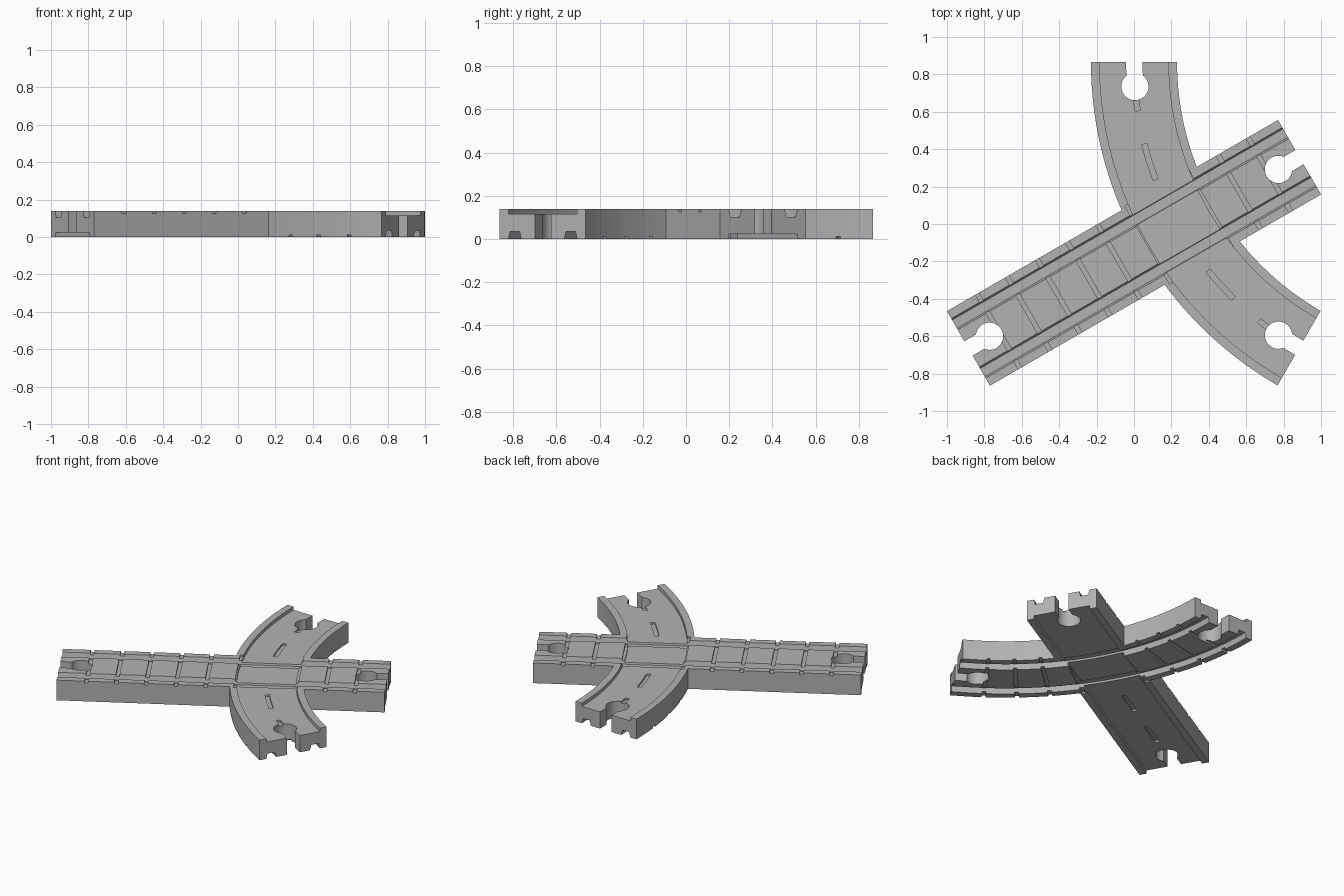
import bpy, bmesh, math
from math import cos, sin, pi

cube = bpy.data.objects.get("Cube")
if cube:
    bpy.data.objects.remove(cube, do_unlink=True)

# Main sizes
RADIUS, HALF, HEIGHT = 1.765, 0.23, 0.138
STRAIGHT = 1.022                      # half length of the straight arm
ARC = RADIUS * pi / 3                 # length of the curved arm
TILT = pi / 6
CX, CY = RADIUS, 0.865                # centre of the curve
LINE_Y = CY - CX * math.tan(TILT)     # straight arm aims at that centre
RIM, INNER = 0.184, 0.115             # outer and inner groove edges
ROAD, GROOVE, NOTCH = 0.023, 0.035, 0.012

grey = bpy.data.materials.new("light grey plastic")
grey.use_nodes = True
grey.diffuse_color = (0.45, 0.45, 0.45, 1)
grey.node_tree.nodes["Principled BSDF"].inputs["Base Color"].default_value = grey.diffuse_color


def straight(s, w):
    return s * cos(TILT) - w * sin(TILT), LINE_Y + s * sin(TILT) + w * cos(TILT)


def curve(s, w):
    a = s / RADIUS
    return CX - (RADIUS + w) * cos(a), CY - (RADIUS + w) * sin(a)


def finish(name, bm):
    bmesh.ops.recalc_face_normals(bm, faces=bm.faces)
    mesh = bpy.data.meshes.new(name)
    bm.to_mesh(mesh)
    bm.free()
    mesh.materials.append(grey)
    ob = bpy.data.objects.new(name, mesh)
    bpy.context.collection.objects.link(ob)
    return ob


def sweep(name, path, s0, s1, section, steps=1):
    """Sweep a (sideways, height) section along a path."""
    bm = bmesh.new()
    rings = []
    for i in range(steps + 1):
        s = s0 + (s1 - s0) * i / steps
        rings.append([bm.verts.new((*path(s, w), z)) for w, z in section])
    for a, b in zip(rings, rings[1:]):
        for k in range(len(section)):
            j = (k + 1) % len(section)
            bm.faces.new((a[k], a[j], b[j], b[k]))
    bm.faces.new(rings[0])
    bm.faces.new(rings[-1])
    return finish(name, bm)


def box(w, z0, z1):
    return [(-w, z0), (w, z0), (w, z1), (-w, z1)]


def combine(tool, operation="DIFFERENCE"):
    mod = body.modifiers.new("combine", "BOOLEAN")
    mod.operation, mod.solver, mod.object = operation, "EXACT", tool
    bpy.context.view_layer.objects.active = body
    bpy.ops.object.modifier_apply(modifier=mod.name)
    bpy.data.objects.remove(tool, do_unlink=True)


def layer(depth, top):
    """Height range of a cut into the upper or lower face."""
    return (HEIGHT - depth, HEIGHT + 0.05) if top else (-0.05, depth)


def cut_road(path, s0, s1, top, steps, dashes):
    combine(sweep("road_cut", path, s0 - 0.05, s1 + 0.05, box(RIM, *layer(ROAD, top)), steps))
    for s in dashes:
        combine(sweep("dash_cut", path, s - 0.1, s + 0.1,
                      box(0.014, *layer(ROAD + NOTCH, top)), 2))


def cut_rails(path, s0, s1, top, steps, ties):
    face = HEIGHT if top else 0
    way = 1 if top else -1
    for side in (-1, 1):
        # Tapered wheel groove
        section = [(side * w, face + way * z) for w, z in (
            (INNER, 0.02), (INNER, 0), (INNER + 0.009, -GROOVE),
            (RIM - 0.009, -GROOVE), (RIM, 0), (RIM, 0.02))]
        combine(sweep("groove_cut", path, s0 - 0.05, s1 + 0.05, section, steps))
    for i in range(1, ties):
        s = s0 + (s1 - s0) * i / ties
        combine(sweep("tie_cut", path, s - 0.0115, s + 0.0115,
                      box(HALF + 0.01, *layer(NOTCH, top))))


def cut_socket(path, end, inward):
    # Round socket with a neck open to the end
    x, y = path(end + inward * 0.13, 0)
    bm = bmesh.new()
    bmesh.ops.create_cone(bm, cap_ends=True, segments=32, radius1=0.073,
                          radius2=0.073, depth=1)
    bmesh.ops.translate(bm, verts=bm.verts, vec=(x, y, 0))
    combine(finish("socket_cut", bm))
    combine(sweep("neck_cut", path, end - inward * 0.05, end + inward * 0.12,
                  box(0.044, -0.2, 0.3)))


# Crossing body: straight arm joined with curved arm
body = sweep("crossing_track", straight, -STRAIGHT, STRAIGHT, box(HALF, 0, HEIGHT))
combine(sweep("curved_arm", curve, 0, ARC, box(HALF, 0, HEIGHT), 32), "UNION")

# Upper face: rails on the straight arm, road on the curved arm
step = RADIUS * math.radians(12.4)
cut_road(curve, 0, ARC, True, 32, [ARC / 2 + k * step for k in (-2, -1, 1, 2)])
cut_rails(straight, -STRAIGHT, STRAIGHT, True, 1, 11)

# Lower face: road on the straight arm, rails on the curved arm
cut_road(straight, -STRAIGHT, STRAIGHT, False, 1,
         [STRAIGHT * k for k in (-0.6, -0.2)])
cut_rails(curve, 0, ARC, False, 32, 10)

# End sockets
for path, start, end in ((straight, -STRAIGHT, STRAIGHT), (curve, 0, ARC)):
    cut_socket(path, start, 1)
    cut_socket(path, end, -1)

bpy.ops.object.select_all(action="DESELECT")
body.select_set(True)
bpy.context.view_layer.objects.active = body
bpy.ops.object.shade_smooth_by_angle(angle=math.radians(25))
